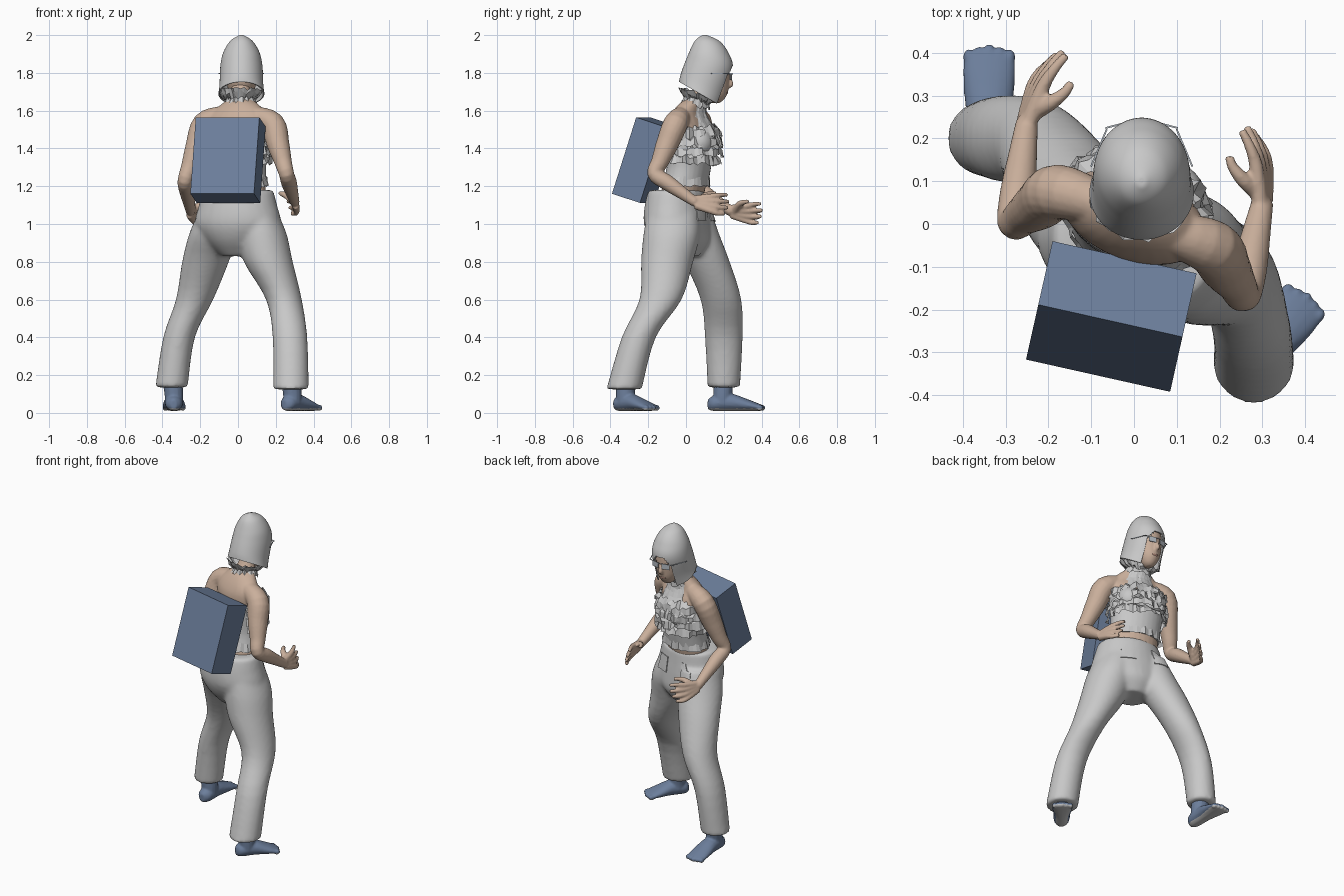
import bpy, bmesh, math, random
from mathutils import Vector, Matrix

random.seed(4)
if "Cube" in bpy.data.objects:
    bpy.data.objects.remove(bpy.data.objects["Cube"])


def material(name, rgb):
    m = bpy.data.materials.new(name)
    m.use_nodes = True
    m.diffuse_color = (*rgb, 1)
    m.node_tree.nodes["Principled BSDF"].inputs["Base Color"].default_value = (*rgb, 1)
    return m


CLOTH = material("light grey cloth", (0.58, 0.58, 0.58))
SKIN = material("skin", (0.59, 0.43, 0.33))
BLUE = material("slate blue", (0.15, 0.21, 0.33))
DARK = material("dark brown", (0.12, 0.08, 0.065))
LIP = material("lip brown", (0.42, 0.24, 0.19))
LENS = material("pale lens", (0.46, 0.50, 0.55))
YAW = math.radians(-19)


def blend(rows, k=4):
    """Catmull-Rom rows in between the given ones."""
    rows = [tuple(r) for r in rows]
    out = []
    for i in range(len(rows) - 1):
        a, b, c, d = rows[max(i - 1, 0)], rows[i], rows[i + 1], rows[min(i + 2, len(rows) - 1)]
        for j in range(k):
            t = j / k
            out.append([0.5 * (2 * q + (r - p) * t + (2 * p - 5 * q + 4 * r - s) * t * t
                               + (3 * q - p - 3 * r + s) * t ** 3) for p, q, r, s in zip(a, b, c, d)])
    return out + [list(rows[-1])]


def obj(name, verts, faces, mat, smooth=True):
    me = bpy.data.meshes.new(name)
    me.from_pydata(verts, [], faces)
    bm = bmesh.new()
    bm.from_mesh(me)
    bmesh.ops.recalc_face_normals(bm, faces=bm.faces)
    bm.to_mesh(me)
    bm.free()
    me.materials.append(mat)
    me.shade_smooth() if smooth else me.shade_flat()
    o = bpy.data.objects.new(name, me)
    bpy.context.collection.objects.link(o)
    return o


def skin_rings(name, rings, mat, closed=True, caps=True, smooth=True):
    n = len(rings[0])
    faces = [(i * n + j, i * n + (j + 1) % n, (i + 1) * n + (j + 1) % n, (i + 1) * n + j)
             for i in range(len(rings) - 1) for j in range(n if closed else n - 1)]
    if caps:
        faces += [tuple(range(n)), tuple(range((len(rings) - 1) * n, len(rings) * n))]
    return obj(name, [v for r in rings for v in r], faces, mat, smooth)


def loft(name, rows, mat, yaw=0.0, seg=28, arc=None, caps=True, k=4, jitter=0.0, smooth=True):
    """Stack of level ellipses: x, y, z, rx, ry, slope."""
    rings = []
    for x, y, z, rx, ry, slope in (blend(rows, k) if k > 1 else rows):
        ring = []
        for j in range(seg):
            a = 2 * math.pi * j / seg if arc is None else math.radians(arc[0] + (arc[1] - arc[0]) * j / (seg - 1))
            s = 1 + random.uniform(-jitter, jitter)
            u, v = rx * s * math.cos(a), ry * s * math.sin(a)
            ring.append((x + u * math.cos(yaw) - v * math.sin(yaw), y + u * math.sin(yaw) + v * math.cos(yaw),
                         z + slope * v + random.uniform(-jitter, jitter) * 0.15))
        rings.append(ring)
    return skin_rings(name, rings, mat, arc is None, caps and arc is None, smooth)


def tube(name, rows, mat, ref=(1, 0, 0), seg=14, k=4):
    """Round tube along a path of x, y, z, radius."""
    rows = blend(rows, k)
    pts = [Vector(r[:3]) for r in rows]
    rings = []
    for i, p in enumerate(pts):
        t = (pts[min(i + 1, len(pts) - 1)] - pts[max(i - 1, 0)]).normalized()
        u = Vector(ref).cross(t).normalized()
        w = t.cross(u)
        rings.append([p + rows[i][3] * (u * math.cos(2 * math.pi * j / seg) + w * math.sin(2 * math.pi * j / seg))
                      for j in range(seg)])
    return skin_rings(name, rings, mat)


def ball(name, loc, size, mat, yaw=0.0):
    bm = bmesh.new()
    bmesh.ops.create_uvsphere(bm, u_segments=20, v_segments=12, radius=1,
                              matrix=Matrix.Translation(loc) @ Matrix.Rotation(yaw, 4, 'Z') @ Matrix.Diagonal((*size, 1)))
    me = bpy.data.meshes.new(name)
    bm.to_mesh(me)
    bm.free()
    me.materials.append(mat)
    me.shade_smooth()
    o = bpy.data.objects.new(name, me)
    bpy.context.collection.objects.link(o)
    return o


def box(name, loc, size, mat, rot=Matrix()):
    m = Matrix.Translation(loc) @ rot @ Matrix.Diagonal((*size, 1))
    v = [m @ Vector((x, y, z)) for x in (-.5, .5) for y in (-.5, .5) for z in (-.5, .5)]
    return obj(name, v, [(0, 1, 3, 2), (4, 6, 7, 5), (0, 4, 5, 1), (2, 3, 7, 6), (0, 2, 6, 4), (1, 5, 7, 3)], mat, False)


def apply(o):
    bpy.ops.object.select_all(action='DESELECT')
    o.select_set(True)
    bpy.context.view_layer.objects.active = o
    bpy.ops.object.convert(target='MESH')


def fuse(name, parts, voxel, rounds):
    """Join closed parts into one continuous skin."""
    bpy.ops.object.select_all(action='DESELECT')
    for p in parts:
        p.select_set(True)
    bpy.context.view_layer.objects.active = parts[0]
    bpy.ops.object.join()
    o = parts[0]
    o.name = name
    m = o.modifiers.new("Fuse", 'REMESH')
    m.mode, m.voxel_size, m.use_smooth_shade = 'VOXEL', voxel, True
    s = o.modifiers.new("Relax", 'SMOOTH')
    s.factor, s.iterations = 0.5, rounds
    apply(o)
    bpy.ops.object.shade_smooth_by_angle(angle=math.radians(50))
    return o


# trousers: pelvis and two bent legs
pelvis = loft("pelvis", [(0, -.05, 1.18, .19, .145, 0), (0, -.055, 1.1, .21, .16, 0), (0, -.05, 1.0, .232, .168, 0),
                         (0, -.03, .91, .18, .15, 0), (0, -.02, .83, .09, .09, 0)], CLOTH, math.radians(-15))
left_leg = loft("left_leg", [(.10, -.07, 1.08, .10, .13, 0), (.125, -.075, .95, .132, .15, 0), (.16, -.10, .8, .13, .138, 0),
                             (.243, -.135, .6, .095, .112, 0), (.275, -.25, .4, .092, .09, 0),
                             (.28, -.328, .125, .095, .094, 0)], CLOTH)
right_leg = loft("right_leg", [(-.10, .0, 1.08, .10, .13, 0), (-.13, .035, .95, .128, .14, 0), (-.172, .11, .8, .124, .122, 0),
                               (-.23, .185, .6, .099, .108, 0), (-.312, .2, .4, .084, .1, 0),
                               (-.352, .2, .135, .086, .086, 0)], CLOTH)
trousers = fuse("trousers", [pelvis, left_leg, right_leg], .013, 6)

# patch pockets laid on the front of the trousers
for side, x, y in (("left", .12, .1), ("right", -.09, .16)):
    bm = bmesh.new()
    bmesh.ops.create_grid(bm, x_segments=8, y_segments=8, size=.05,
                          matrix=Matrix.Translation((x, y, 1.07)) @ Matrix.Rotation(YAW, 4, 'Z') @ Matrix.Rotation(-math.pi / 2, 4, 'X'))
    me = bpy.data.meshes.new(side + "_pocket")
    bm.to_mesh(me)
    bm.free()
    me.materials.append(CLOTH)
    pocket = bpy.data.objects.new(side + "_pocket", me)
    bpy.context.collection.objects.link(pocket)
    w = pocket.modifiers.new("Lay", 'SHRINKWRAP')
    w.target, w.offset, w.wrap_mode = trousers, .006, 'ABOVE_SURFACE'
    pocket.modifiers.new("Thickness", 'SOLIDIFY').thickness = .005
    apply(pocket)


# feet: heel to toe, with ankle, toes and pale sole
def foot(name, heel, toe, ankle):
    h, t = Vector((*heel, 0)), Vector((*toe, 0))
    d = (t - h).normalized()
    s = Vector((d.y, -d.x, 0))
    rings = []
    for f, z, w, r in blend([(0, .045, .015, .025), (.1, .05, .044, .04), (.4, .056, .051, .046),
                             (.68, .042, .06, .032), (.88, .03, .06, .02), (.95, .027, .048, .014)]):
        c = h.lerp(t, f) + Vector((0, 0, z))
        rings.append([c + s * w * math.cos(a * .3927) + Vector((0, 0, r * math.sin(a * .3927))) for a in range(16)])
    parts = [skin_rings(name, rings, BLUE)]
    c = h.lerp(t, .26)
    parts.append(tube("ankle", [(c.x, c.y, .05, .05), (c.x, c.y, .1, .05), (*ankle, .19, .055)], BLUE))
    for i in range(5):
        p = h.lerp(t, .94 - .02 * abs(i - 2)) + s * (i - 2) * .024
        parts.append(ball("toe", (p.x, p.y, .027), (.013, .02, .016), BLUE, math.atan2(d.y, d.x) - math.pi / 2))
    o = fuse(name, parts, .0065, 2)
    o.data.materials.clear()
    o.data.materials.append(BLUE)
    o.data.materials.append(CLOTH)
    for p in o.data.polygons:
        p.material_index = 1 if p.center.z < .024 else 0


foot("left_foot", (.245, -.375), (.41, -.165), (.28, -.32))
foot("right_foot", (-.34, .115), (-.338, .42), (-.35, .2))

# body: torso, neck, arms and hands in one skin
body = [loft("body", [(0, -.03, 1.1, .15, .11, 0), (0, -.01, 1.2, .15, .11, 0), (0, .015, 1.3, .145, .105, 0),
                      (0, .025, 1.42, .16, .108, 0), (0, .015, 1.52, .175, .1, 0), (.005, .01, 1.58, .16, .078, 0),
                      (.01, .03, 1.635, .1, .062, 0), (.012, .065, 1.675, .055, .053, 0), (.016, .1, 1.74, .05, .05, 0)], SKIN, YAW)]


def arm(root, shoulder, elbow, wrist, d, across, palm):
    sh, e, w = Vector(shoulder), Vector(elbow), Vector(wrist)
    d, a, n = Vector(d).normalized(), Vector(across).normalized(), Vector(palm).normalized()
    body.append(tube("arm", [(*root, .05), (*sh, .065), (*sh.lerp(e, .4), .06), (*sh.lerp(e, .75), .047), (*e, .04),
                             (*e.lerp(w, .3), .042), (*e.lerp(w, .7), .033), (*w, .026)], SKIN, (0, 1, .9), seg=18))
    for i in range(4):
        o = a * (i - 1.5)
        length = (.07, .088, .094, .085)[i]
        k = w + d * .085 + o * .027
        m = k + d * length * .55 + o * .008 + n * .01
        body.append(tube("finger", [(*(w + o * .012), .02), (*k, .0165), (*m, .0125),
                                    (*(m + d * length * .45 + n * .018), .01)], SKIN))
    body.append(tube("thumb", [(*(w + d * .015), .02), (*(w + d * .05 + a * .035 + n * .03), .018),
                               (*(w + d * .085 + a * .045 + n * .055), .013), (*(w + d * .11 + a * .05 + n * .06), .01)],
                     SKIN, (0, 0, 1)))


arm((.085, -.02, 1.575), (.182, -.055, 1.53), (.257, -.165, 1.265), (.3, .05, 1.115), (-.03, 1, -.1), (-.3, 0, .95), (-1, 0, .2))
arm((-.085, .05, 1.575), (-.177, .075, 1.53), (-.28, .005, 1.23), (-.25, .24, 1.065), (.3, .95, -.1), (.3, 0, .95), (.9, -.2, .3))
fuse("body", body, .0065, 3)

# top: fitted bodice with bust, ruffled bands, halter and collar
f, r = Vector((-math.sin(YAW), math.cos(YAW), 0)), Vector((math.cos(YAW), math.sin(YAW), 0))
bodice = [loft("bodice", [(0, -.005, 1.21, .157, .118, 0), (0, .015, 1.3, .153, .113, 0), (0, .025, 1.42, .168, .117, 0),
                          (0, .02, 1.5, .172, .108, 0)], CLOTH, YAW)]
for s in (-1, 1):
    bodice.append(ball("bust", Vector((0, .025, 1.43)) + f * .075 + r * s * .07, (.075, .07, .075), CLOTH, YAW))
fuse("bodice", bodice, .009, 3)
for i in range(4):
    z, b = 1.52 - i * .046, (.0, .012, .014, .0)[i]
    loft(f"ruffle_{i + 1}", [(0, .025, z, .15, .122 + b, 0), (0, .025, z - .025, .17, .148 + b, 0),
                             (0, .025, z - .065, .176, .155 + b, 0)],
         CLOTH, YAW, 32, (-25, 205), k=1, jitter=.09, smooth=False)
loft("waist_frill", [(0, .0, 1.25, .153, .117, 0), (0, -.005, 1.2, .165, .128, 0)], CLOTH, YAW, 40, caps=False, k=1,
     jitter=.04, smooth=False)
loft("halter", [(0, .03, 1.5, .13, .125, 0), (.005, .03, 1.585, .1, .075, 0), (.012, .055, 1.65, .065, .06, 0)],
     CLOTH, YAW, 20, (25, 155), jitter=.03, smooth=False)
loft("collar", [(.012, .05, 1.625, .09, .075, -.2), (.012, .058, 1.655, .07, .066, -.25), (.014, .055, 1.675, .095, .085, -.3),
                (.014, .055, 1.695, .115, .095, -.3)], CLOTH, 0, 36, caps=False, k=1, jitter=.08, smooth=False)

# head with nose, lips, eyes
X = .018
head = [loft("head", [(X, .155, 1.64, .015, .02, 0), (X, .155, 1.655, .036, .042, 0), (X, .147, 1.69, .06, .073, 0),
                      (X, .137, 1.74, .078, .091, 0), (X, .132, 1.81, .085, .1, 0), (X, .13, 1.88, .08, .09, 0),
                      (X, .125, 1.94, .04, .045, 0)], SKIN),
        tube("nose", [(X, .218, 1.80, .008), (X, .23, 1.765, .012), (X, .237, 1.738, .014), (X, .222, 1.728, .01)], SKIN)]
fuse("head", head, .006, 2)
ball("lips", (X, .214, 1.695), (.024, .009, .008), LIP)
for side, s in (("right", -1), ("left", 1)):
    ball(side + "_eye", (X + s * .034, .217, 1.79), (.013, .006, .006), DARK)
    # glasses
    box(side + "_lens", (X + s * .037, .237, 1.777), (.05, .003, .03), LENS, Matrix.Rotation(s * -.25, 4, 'Z'))
    box(side + "_rim", (X + s * .043, .235, 1.794), (.086, .004, .004), LENS, Matrix.Rotation(s * -.25, 4, 'Z'))
    box(side + "_temple", (X + s * .1, .178, 1.797), (.004, .095, .004), LENS, Matrix.Rotation(s * .4, 4, 'Z'))

# hood with an arched opening for the face
hood = loft("hood", [(X, .073, 1.69, .122, .11, -.57), (X, .087, 1.735, .116, .116, -.47), (X, .122, 1.84, .111, .126, -.15),
                     (X, .12, 1.91, .095, .103, 0), (X, .112, 1.968, .06, .066, 0), (X, .1, 1.996, .018, .02, 0),
                     (X, .1, 2.0, .002, .002, 0)], CLOTH, seg=64, k=8)
bm = bmesh.new()
bm.from_mesh(hood.data)
hole = []
for p in bm.faces:
    c = p.calc_center_median()
    arch = ((c.x - X) / .068) ** 2 + (max(c.z - 1.75, 0) / .09) ** 2 < 1
    if (len(p.verts) > 20 and c.z < 1.9) or (c.y > .11 and arch):
        hole.append(p)
bmesh.ops.delete(bm, geom=hole, context='FACES')
bm.to_mesh(hood.data)
bm.free()
thick = hood.modifiers.new("Thickness", 'SOLIDIFY')
thick.thickness = .007
apply(hood)
bpy.ops.object.shade_smooth_by_angle(angle=math.radians(45))

# back box, leaning with the back
box("backpack", (-.053, -.216, 1.338), (.345, .16, .425), BLUE,
    Matrix.Rotation(math.radians(-12.6), 4, 'Z') @ Matrix.Rotation(math.radians(-18), 4, 'X'))
